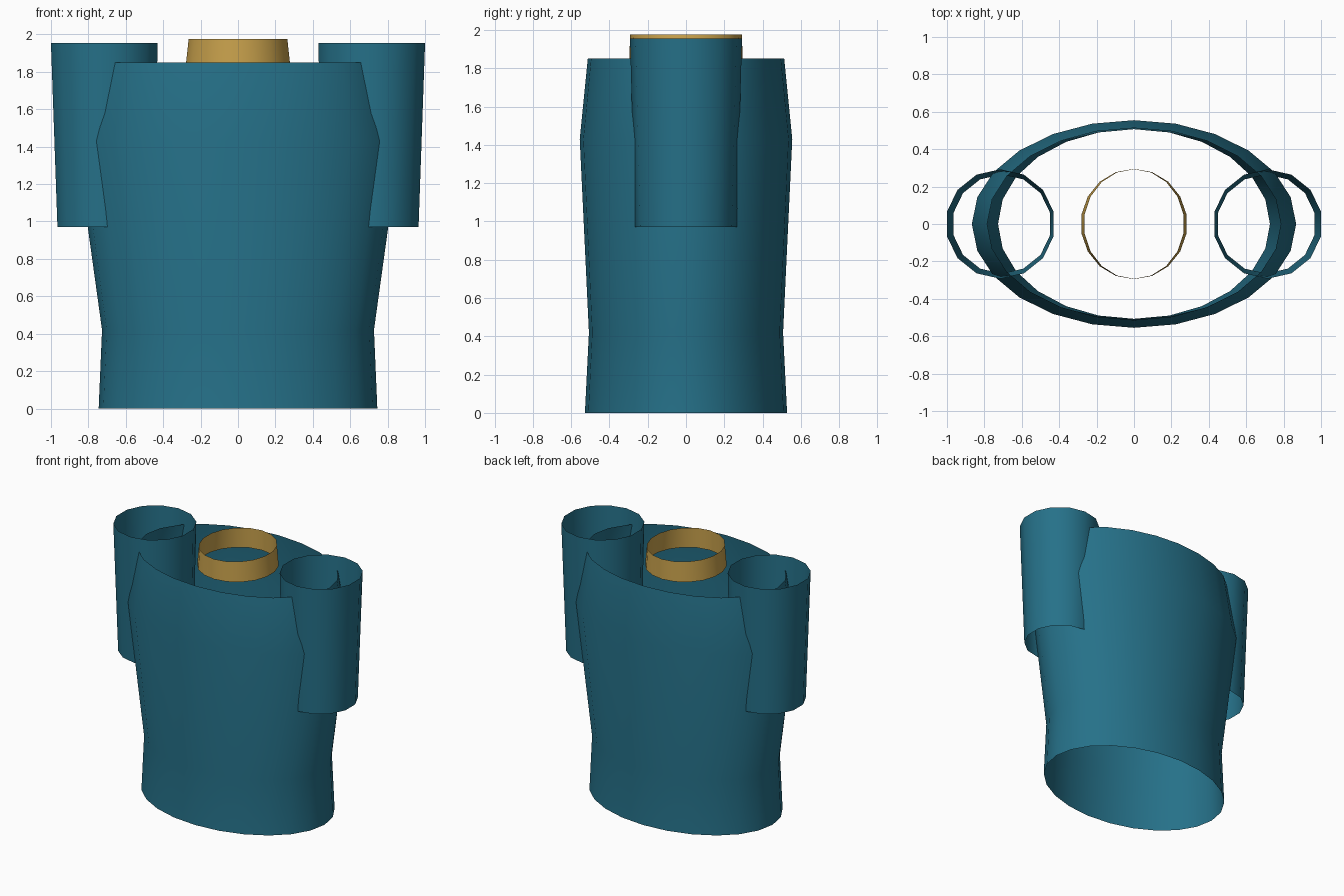
import bpy
import bmesh
import math

if "Cube" in bpy.data.objects:
    bpy.data.objects.remove(bpy.data.objects["Cube"])


def material(name, rgb):
    m = bpy.data.materials.new(name)
    m.diffuse_color = (*rgb, 1.0)
    m.use_nodes = True
    m.node_tree.nodes["Principled BSDF"].inputs["Base Color"].default_value = m.diffuse_color
    return m


teal = material("teal cloth", (0.019, 0.165, 0.25))
gold = material("gold trim", (0.60, 0.37, 0.075))


def open_tube(name, sides, rings, mat):
    """Open elliptical shell; rings are (centre x, z, radius x, radius y)."""
    bm = bmesh.new()
    loops = []
    for cx, z, rx, ry in rings:
        loop = []
        for i in range(sides):
            a = math.pi / 2 + math.tau * i / sides
            loop.append(bm.verts.new((cx + rx * math.cos(a), ry * math.sin(a), z)))
        loops.append(loop)
    for low, high in zip(loops, loops[1:]):
        for i in range(sides):
            j = (i + 1) % sides
            bm.faces.new((low[i], low[j], high[j], high[i]))
    mesh = bpy.data.meshes.new(name)
    bm.to_mesh(mesh)
    bm.free()
    mesh.materials.append(mat)
    obj = bpy.data.objects.new(name, mesh)
    bpy.context.collection.objects.link(obj)
    bpy.ops.object.select_all(action='DESELECT')
    obj.select_set(True)
    bpy.context.view_layer.objects.active = obj
    bpy.ops.object.shade_smooth_by_angle(angle=math.radians(40))
    return obj


# Body of the garment: hem, waist, chest, shoulder opening
open_tube("torso", 24, [
    (0, 0.00, 0.745, 0.528),
    (0, 0.42, 0.727, 0.507),
    (0, 1.43, 0.867, 0.555),
    (0, 1.85, 0.785, 0.513),
], teal)

# Short sleeves, slightly wider at the top
for side, label in ((-1, "left"), (1, "right")):
    open_tube(label + "_sleeve", 14, [
        (side * 0.707, 0.97, 0.265, 0.265),
        (side * 0.715, 1.955, 0.2925, 0.2925),
    ], teal)

# Collar band
open_tube("collar", 18, [
    (0, 1.82, 0.285, 0.295),
    (0, 1.975, 0.268, 0.293),
], gold)
